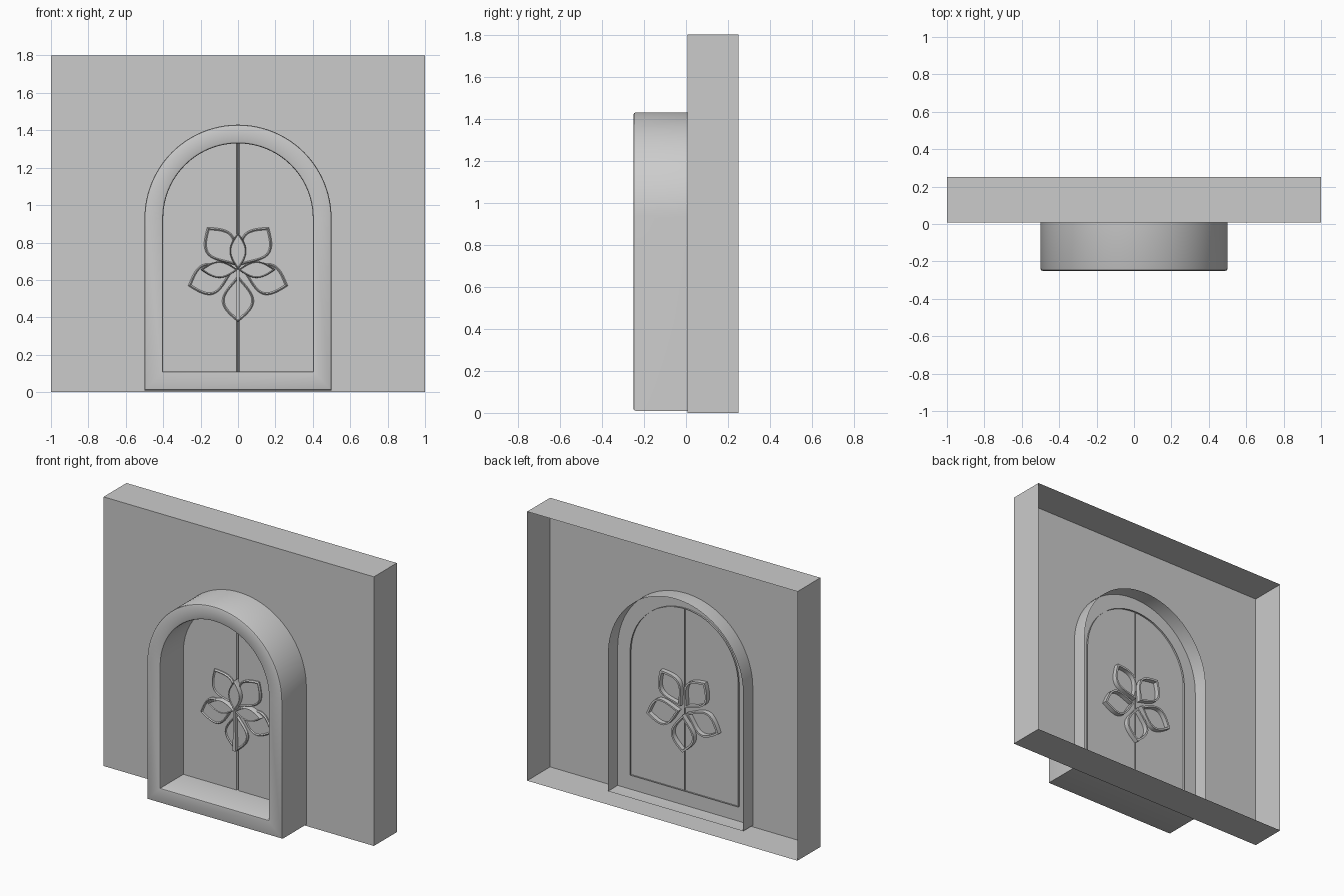
import bpy, bmesh
from math import sin, cos, pi, radians

if "Cube" in bpy.data.objects:
    bpy.data.objects.remove(bpy.data.objects["Cube"])

WALL_Y = 0.008      # front plane of the wall
SPRING = 0.93       # height where the arch starts


def finish(name, bm, angle=35):
    bmesh.ops.remove_doubles(bm, verts=bm.verts, dist=1e-5)
    bmesh.ops.recalc_face_normals(bm, faces=bm.faces)
    me = bpy.data.meshes.new(name)
    bm.to_mesh(me)
    bm.free()
    ob = bpy.data.objects.new(name, me)
    bpy.context.collection.objects.link(ob)
    bpy.ops.object.select_all(action='DESELECT')
    ob.select_set(True)
    bpy.context.view_layer.objects.active = ob
    bpy.ops.object.shade_smooth_by_angle(angle=radians(angle))
    return ob


def arch(d, n=48):
    """Arch outline (x, z), moved inwards by d."""
    r = 0.5 - d
    pts = [(r * cos(pi * i / n), SPRING + r * sin(pi * i / n)) for i in range(n + 1)]
    return [(r, 0.01 + d)] + pts + [(-r, 0.01 + d)]


def loft(bm, loops, cap=False):
    """Skin closed loops of (x, y, z) points."""
    rings = [[bm.verts.new(p) for p in loop] for loop in loops]
    for a, b in zip(rings, rings[1:]):
        for i in range(len(a)):
            j = (i + 1) % len(a)
            bm.faces.new((a[i], a[j], b[j], b[i]))
    if cap:
        bm.faces.new(rings[-1])


# Wall: thin shell, open at the back
bm = bmesh.new()
outline = [(-1, 0), (1, 0), (1, 1.8), (-1, 1.8)]
loft(bm, [[(x, y, z) for x, z in outline] for y in (0.25, WALL_Y)], cap=True)
finish("wall", bm)

# Door frame: bevelled arch ring, its outer skin running through the wall
bm = bmesh.new()
section = [(0, 0.11), (0, -0.24), (0.003, -0.247), (0.01, -0.25),
           (0.09, -0.25), (0.097, -0.247), (0.1, -0.24), (0.1, 0.02)]
loft(bm, [[(x, y, z) for x, z in arch(d)] for d, y in section])
finish("door_frame", bm)

# Door leaves: two mirrored halves meeting in a V groove
bm = bmesh.new()
gap, door_y = 0.008, -0.006
half = [p for p in arch(0.1) if p[0] > gap]
bottom, top = 0.11, SPRING + 0.4
for s in (1, -1):
    pts = [(gap, bottom)] + half + [(gap, top)]
    bm.faces.new([bm.verts.new((s * x, door_y, z)) for x, z in pts])
    bm.faces.new([bm.verts.new(p) for p in (
        (s * gap, door_y, bottom), (s * gap, door_y, top),
        (0, 0.015, top), (0, 0.015, bottom))])
finish("door_leaves", bm)


def petal(name, angle, length, width, y_front, y_back, peak=1.0, start=0.0):
    """Hollow pointed petal with a bevelled rim, open at the back."""
    n = 14
    side = [(start + (length - start) * i / n,
             width * sin(pi * (i / n) ** peak)) for i in range(n + 1)]
    pts = side + [(u, -v) for u, v in reversed(side[1:-1])]
    mid = (start + length) / 2
    ca, sa = cos(radians(angle)), sin(radians(angle))

    def ring(k, y):
        out = []
        for u, v in pts:
            u, v = mid + (u - mid) * k, v * k
            out.append((u * ca - v * sa, y, 0.655 + u * sa + v * ca))
        return out
    bm = bmesh.new()
    loft(bm, [ring(0.86, y_front + 0.02), ring(0.86, y_back), ring(1, y_back),
              ring(1, y_front + 0.008), ring(0.93, y_front),
              ring(0.86, y_front + 0.006)], cap=True)
    finish(name, bm, 25)


# Flower: five broad petals passing through the door
for i in range(5):
    petal(f"back_petal_{i + 1}", 270 + 72 * i, 0.28, 0.085, -0.022, 0.04, 1.15, 0.03)

# Flower: three narrow petals in front
for name, ang, length in (("top", 90, 0.2), ("left", 180, 0.2), ("right", 0, 0.2)):
    petal(f"front_petal_{name}", ang, length, 0.044, -0.045, 0.0)

# Stem: slim bar hanging from the flower centre
bm = bmesh.new()
bar = [(-0.01, 0.385), (0.01, 0.385), (0.008, 0.655), (-0.008, 0.655)]
loft(bm, [[(x, y, z) for x, z in bar] for y in (0.0, -0.042)], cap=True)
finish("flower_stem", bm)
